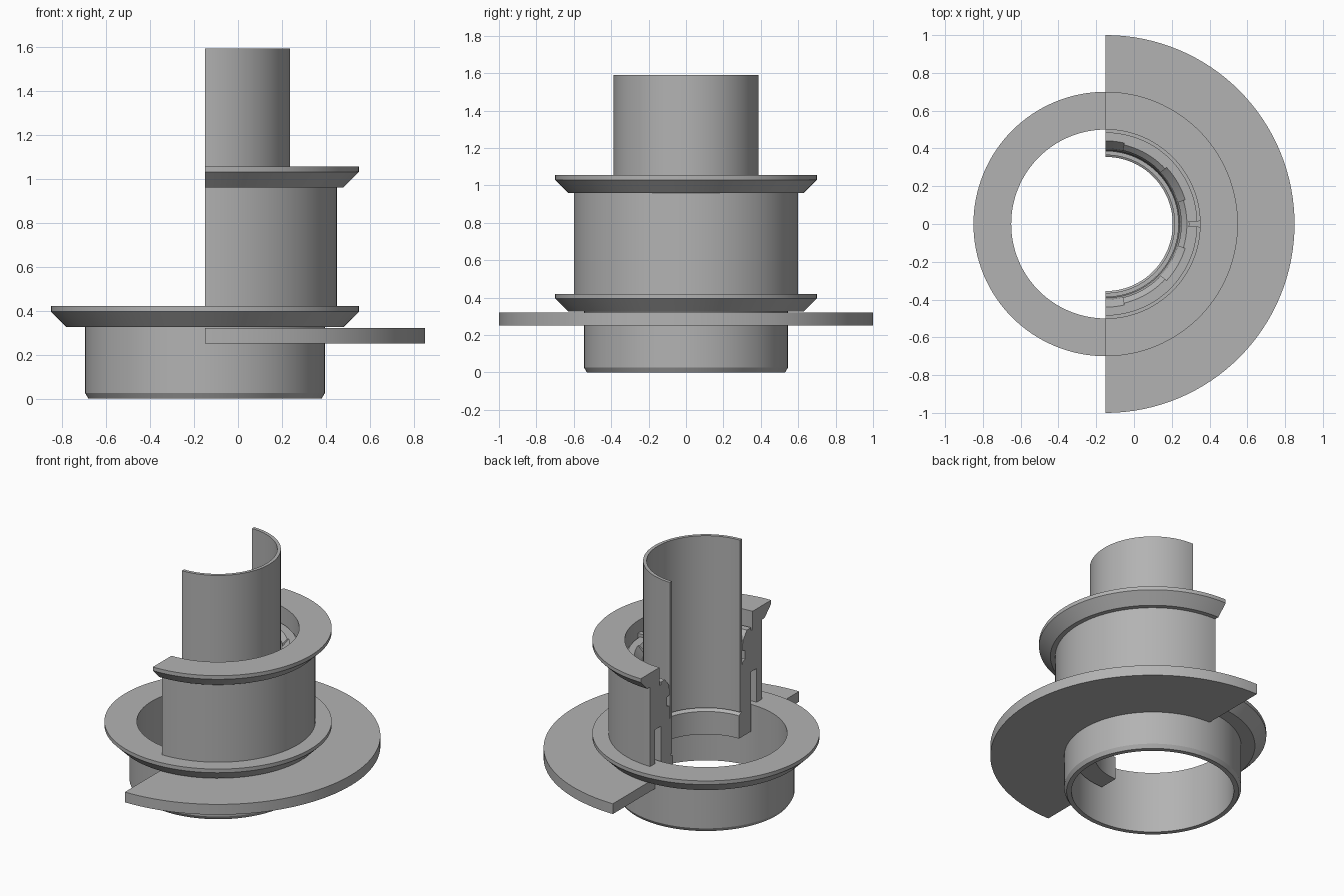
import bpy, bmesh, math

cube = bpy.data.objects.get("Cube")
if cube:
    bpy.data.objects.remove(cube, do_unlink=True)

AXIS_X = -0.15

metal = bpy.data.materials.new("plain grey")
metal.use_nodes = True
grey = (0.45, 0.45, 0.45, 1)
metal.diffuse_color = grey
metal.node_tree.nodes["Principled BSDF"].inputs["Base Color"].default_value = grey


def lathe(name, profile, start=-90, end=90, steps=64):
    """Revolve a closed (radius, height) profile about the shared axis."""
    full = end - start >= 360
    bm = bmesh.new()
    rings = []
    for i in range(steps if full else steps + 1):
        a = math.radians(start + (end - start) * i / steps)
        rings.append([bm.verts.new((AXIS_X + r * math.cos(a), r * math.sin(a), z))
                      for r, z in profile])
    n = len(profile)
    for i in range(steps):
        a, b = rings[i], rings[(i + 1) % len(rings)]
        for j in range(n):
            k = (j + 1) % n
            bm.faces.new((a[j], b[j], b[k], a[k]))
    if not full:
        bm.faces.new(rings[0])
        bm.faces.new(rings[-1])
    bmesh.ops.recalc_face_normals(bm, faces=bm.faces)
    mesh = bpy.data.meshes.new(name)
    bm.to_mesh(mesh)
    bm.free()
    mesh.materials.append(metal)
    obj = bpy.data.objects.new(name, mesh)
    bpy.context.collection.objects.link(obj)
    bpy.ops.object.select_all(action="DESELECT")
    obj.select_set(True)
    bpy.context.view_layer.objects.active = obj
    bpy.ops.object.shade_smooth_by_angle(angle=math.radians(25))
    return obj


# Full lower ring with a bevelled foot and a flared flange
lathe("base_ring", [(0.5, 0), (0.53, 0), (0.545, 0.025), (0.545, 0.325), (0.63, 0.325),
                    (0.70, 0.395), (0.70, 0.42), (0.5, 0.42)], 0, 360, 128)

# Half disc around the base
lathe("mounting_plate", [(0.54, 0.25), (1, 0.25), (1, 0.32), (0.54, 0.32)])

# Outer half sleeve with its upper flange and the lower slot
lathe("outer_sleeve", [(0.545, 0.42), (0.6, 0.42), (0.6, 0.96), (0.63, 0.96), (0.70, 1.03),
                       (0.70, 1.055), (0.5, 1.055), (0.5, 0.65), (0.545, 0.65)])

# Inner half sleeve with a seat for the tube and a seal groove
lathe("inner_sleeve", [(0.355, 0.245), (0.485, 0.245), (0.485, 0.65), (0.5, 0.65),
                       (0.5, 0.93), (0.485, 0.93), (0.485, 0.95), (0.44, 0.95),
                       (0.40, 0.90), (0.39, 0.85), (0.39, 0.83), (0.42, 0.82),
                       (0.42, 0.76), (0.39, 0.75), (0.385, 0.42), (0.355, 0.40)])

# Tapered pads round the sleeve mouth
for name, angle in (("left", -60), ("middle", 0), ("right", 60)):
    lathe("pad_" + name, [(0.40, 0.88), (0.45, 0.88), (0.45, 0.95), (0.43, 0.95),
                          (0.40, 0.92)], angle - 17, angle + 17, 12)

# Small locating key
lathe("locating_key", [(0.44, 0.94), (0.502, 0.94), (0.502, 0.97), (0.44, 0.97)], -2, 2, 2)

# Thin half tube
lathe("inner_tube", [(0.365, 0.42), (0.387, 0.42), (0.387, 1.59), (0.365, 1.59)])
